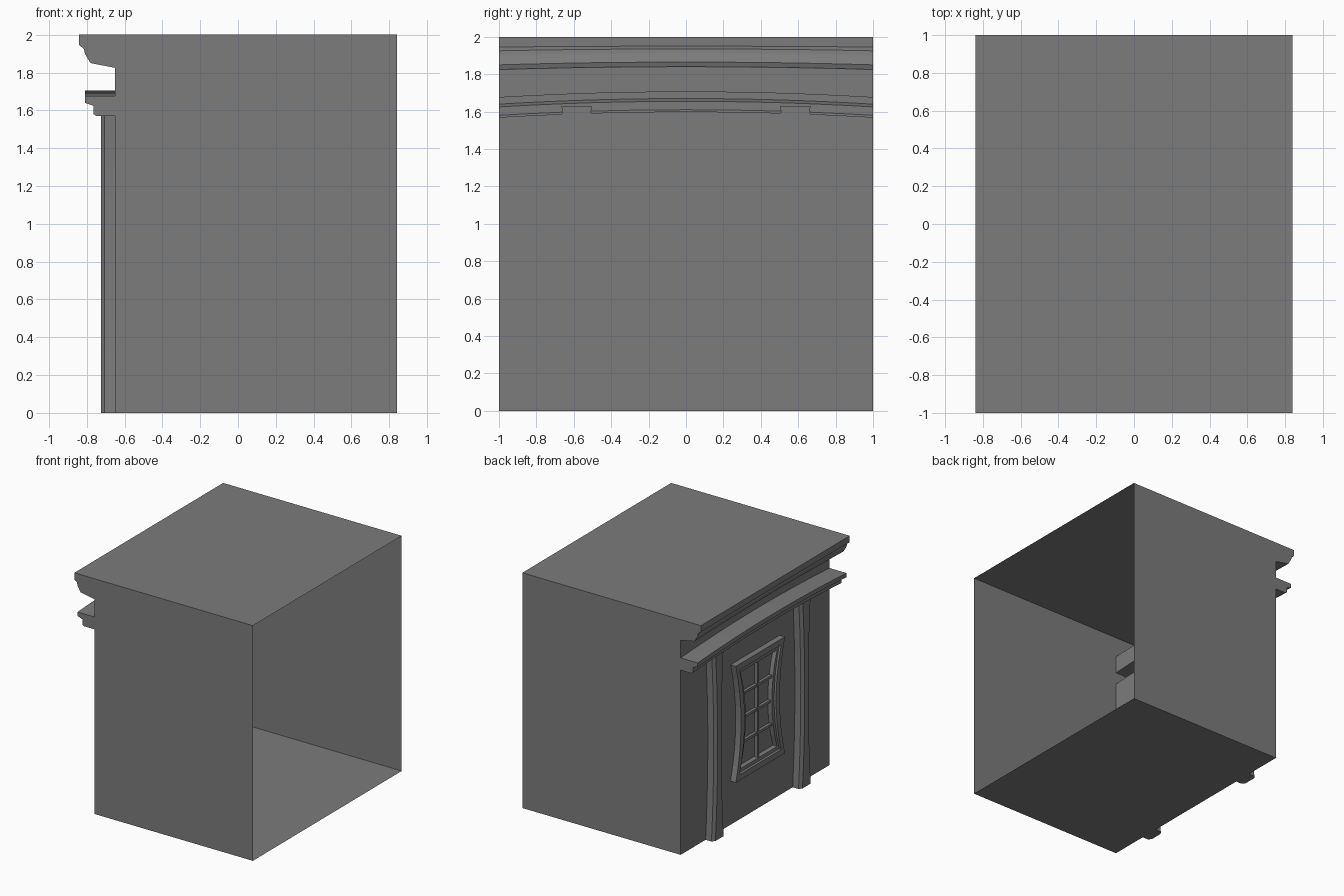
import bpy, bmesh

cube = bpy.data.objects.get("Cube")
if cube:
    bpy.data.objects.remove(cube, do_unlink=True)

grey = bpy.data.materials.new("stone_grey")
grey.use_nodes = True
grey.diffuse_color = (0.2, 0.2, 0.2, 1)
grey.node_tree.nodes["Principled BSDF"].inputs["Base Color"].default_value = (0.2, 0.2, 0.2, 1)

WALL = -0.65
RIGHT = 0.84


def finish(name, bm, recalc=True):
    if recalc:
        bmesh.ops.recalc_face_normals(bm, faces=bm.faces)
    mesh = bpy.data.meshes.new(name)
    bm.to_mesh(mesh)
    bm.free()
    mesh.materials.append(grey)
    obj = bpy.data.objects.new(name, mesh)
    bpy.context.collection.objects.link(obj)
    return obj


def loft(name, rings, closed=True, caps=True):
    """Skin a row of equal point rings."""
    bm = bmesh.new()
    rows = [[bm.verts.new(p) for p in ring] for ring in rings]
    n = len(rows[0])
    for a, b in zip(rows, rows[1:]):
        for i in range(n if closed else n - 1):
            j = (i + 1) % n
            bm.faces.new((a[i], a[j], b[j], b[i]))
    if caps:
        bm.faces.new(rows[0])
        bm.faces.new(rows[-1])
    return finish(name, bm)


def box(name, lo, hi):
    ring = lambda z: [(lo[0], lo[1], z), (hi[0], lo[1], z), (hi[0], hi[1], z), (lo[0], hi[1], z)]
    return loft(name, [ring(lo[2]), ring(hi[2])])


# Shell: wall and cornice profile (x, z at the ends, rise at the middle)
profile = [
    (WALL, 0, 0), (WALL, 1.57, 0.03), (-0.75, 1.57, 0.03), (-0.765, 1.58, 0.03),
    (-0.765, 1.625, 0.03), (-0.81, 1.64, 0.03), (-0.81, 1.675, 0.03), (WALL, 1.675, 0.03),
    (WALL, 1.825, 0.015), (-0.78, 1.85, 0.015), (-0.81, 1.9, 0.01),
    (-0.815, 1.925, 0.01), (-0.84, 1.945, 0.005), (-0.84, 2, 0),
]
# The open side of the building is left without a face
section = [(RIGHT, 0, 0)] + profile + [(RIGHT, 2, 0)]
STEPS = 12
rings = []
for k in range(STEPS + 1):
    y = -1 + 2 * k / STEPS
    rings.append([(x, y, z + rise * (1 - y * y)) for x, z, rise in section])
loft("building_shell", rings, closed=False)


# Pilasters: chamfered section, narrowing at mid height
def waist(t):
    return 1 - (2 * t - 1) ** 2


def pilaster(name, centre):
    rows = []
    for k in range(11):
        t = k / 10
        w = 0.08 - 0.03 * waist(t)
        half = [(WALL, w), (-0.705, w), (-0.725, w - 0.025)]
        pts = half + [(x, -y) for x, y in reversed(half)]
        rows.append([(x, centre + y, 1.63 * t) for x, y in pts])
    return loft(name, rows)


pilaster("left_pilaster", 0.585)
pilaster("right_pilaster", -0.585)


# Window frame: pinched outline swept through a stepped moulding
def outline(x, inset):
    z0, z1 = 0.37 + inset, 1.36 - inset
    side = []
    for k in range(9):
        t = k / 8
        side.append((0.33 - inset - 0.07 * waist(t), z0 + (z1 - z0) * t))
    loop = side + [(-y, z) for y, z in reversed(side)]
    return [(x, y, z) for y, z in loop]


moulding = [(WALL, 0), (-0.7, 0), (-0.7, 0.05), (-0.685, 0.055), (-0.685, 0.085), (WALL, 0.09)]
loft("window_frame", [outline(x, i) for x, i in moulding], caps=False)

# Glazing bars: two columns by four rows
BAR = 0.011
z0, z1 = 0.455, 1.275
box("vertical_glazing_bar", (-0.68, -BAR, z0), (WALL, BAR, z1))
for k in range(1, 4):
    t = k / 4
    z = z0 + (z1 - z0) * t
    w = 0.245 - 0.07 * waist(t)
    box("horizontal_glazing_bar_%d" % k, (-0.675, -w, z - BAR), (WALL, w, z + BAR))
